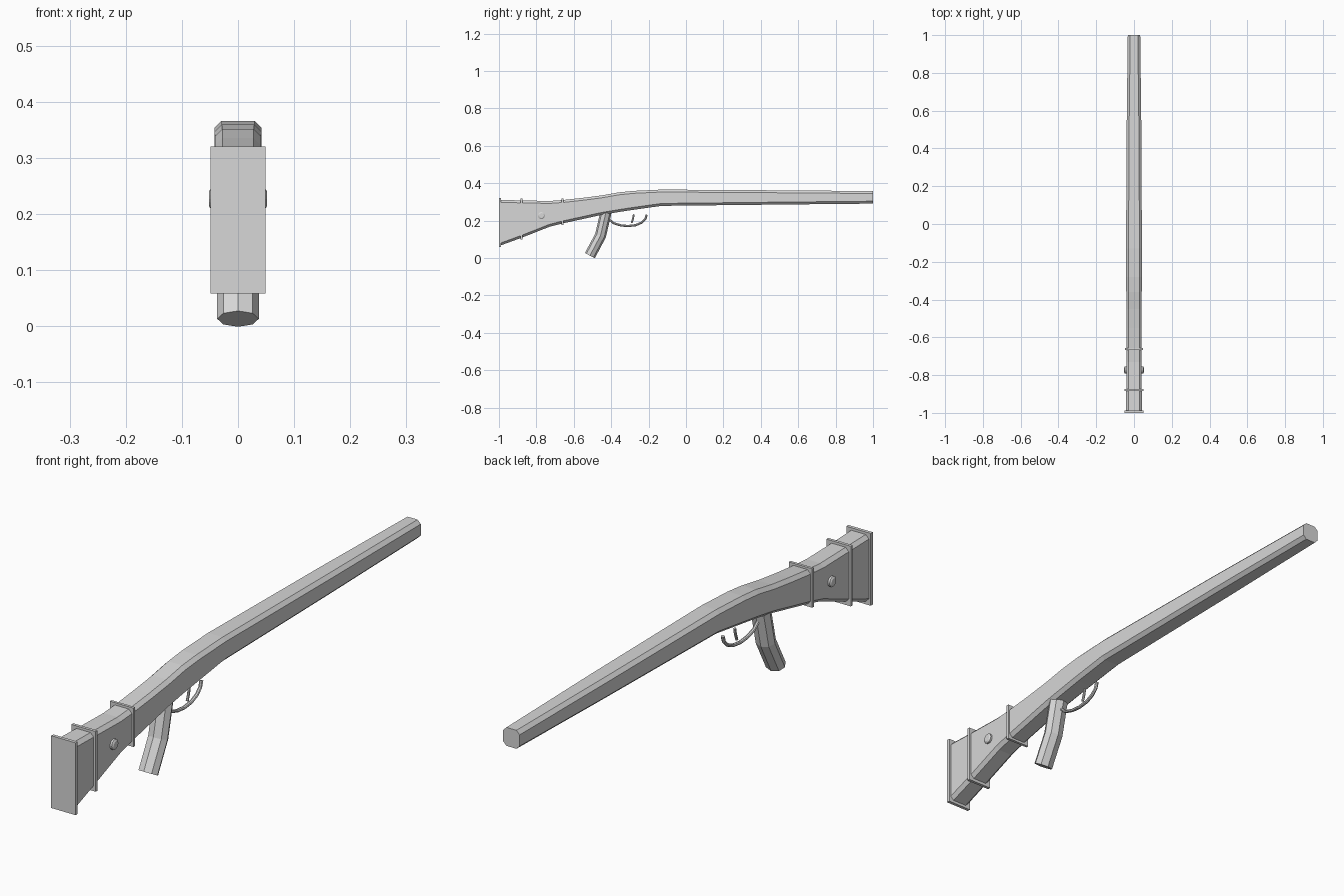
import bpy, bmesh, math
from mathutils import Vector

if "Cube" in bpy.data.objects:
    bpy.data.objects.remove(bpy.data.objects["Cube"])

grey = bpy.data.materials.new("plain grey")
grey.diffuse_color = (0.68, 0.68, 0.68, 1)
grey.use_nodes = True
grey.node_tree.nodes["Principled BSDF"].inputs["Base Color"].default_value = grey.diffuse_color


def loft(name, rings):
    """Skin a closed solid through a list of equal-length point rings."""
    bm = bmesh.new()
    loops = [[bm.verts.new(p) for p in r] for r in rings]
    n = len(loops[0])
    for a, b in zip(loops, loops[1:]):
        for i in range(n):
            j = (i + 1) % n
            bm.faces.new((a[i], a[j], b[j], b[i]))
    bm.faces.new(loops[0])
    bm.faces.new(loops[-1])
    bmesh.ops.recalc_face_normals(bm, faces=bm.faces)
    me = bpy.data.meshes.new(name)
    bm.to_mesh(me)
    bm.free()
    me.materials.append(grey)
    ob = bpy.data.objects.new(name, me)
    bpy.context.collection.objects.link(ob)
    return ob


def sweep(name, path, rx, rn, sides=8):
    """Sweep an elliptical section along a path of (y, z) points."""
    pts = [Vector(p) for p in path]
    rings = []
    for i, p in enumerate(pts):
        t = (pts[min(i + 1, len(pts) - 1)] - pts[max(i - 1, 0)]).normalized()
        nrm = Vector((-t.y, t.x))
        ring = []
        for k in range(sides):
            a = 2 * math.pi * k / sides
            q = p + nrm * rn * math.sin(a)
            ring.append((rx * math.cos(a), q.x, q.y))
        rings.append(ring)
    return loft(name, rings)


def box(name, hw, y0, y1, z0, z1):
    return loft(name, [[(-hw, y, z0), (hw, y, z0), (hw, y, z1), (-hw, y, z1)]
                       for y in (y0, y1)])


# Stock and barrel: chamfered section, stations are (y, bottom, top, half width)
stations = [(-0.995, 0.066, 0.311, 0.042), (-0.88, 0.108, 0.308, 0.041),
            (-0.73, 0.167, 0.305, 0.041), (-0.66, 0.185, 0.310, 0.041),
            (-0.55, 0.209, 0.322, 0.041), (-0.45, 0.231, 0.335, 0.041),
            (-0.36, 0.246, 0.351, 0.041), (-0.28, 0.258, 0.359, 0.042),
            (-0.13, 0.279, 0.366, 0.042), (0.5, 0.286, 0.362, 0.039),
            (1.0, 0.291, 0.358, 0.033)]
cx, cz = 0.013, 0.013
rings = []
for y, b, t, w in stations:
    half = [(w - cx, t), (w, t - cz), (w, b + cz), (w - cx, b)]
    rings.append([(x, y, z) for x, z in half] +
                 [(-x, y, z) for x, z in reversed(half)])
loft("stock_and_barrel", rings)

# Butt plate and two bands around the stock
box("butt_plate", 0.049, -1.0, -0.988, 0.058, 0.320)
box("rear_band", 0.049, -0.885, -0.874, 0.099, 0.317)
box("front_band", 0.047, -0.666, -0.656, 0.177, 0.318)

# Side bolt, domed at both ends
bolt = []
for x, r in ((-0.052, 0.013), (-0.048, 0.019), (0.048, 0.019), (0.052, 0.013)):
    bolt.append([(x, -0.773 + r * math.cos(a * math.pi / 8),
                  0.227 + r * math.sin(a * math.pi / 8)) for a in range(16)])
loft("side_bolt", bolt)

# Curved octagonal grip
sweep("grip", [(-0.428, 0.245), (-0.457, 0.12), (-0.514, 0.013)], 0.037, 0.030)

# Trigger guard and trigger
sweep("trigger_guard",
      [(-0.418, 0.236), (-0.410, 0.206), (-0.388, 0.187), (-0.350, 0.175),
       (-0.310, 0.171), (-0.268, 0.176), (-0.236, 0.190), (-0.217, 0.209),
       (-0.210, 0.232)], 0.007, 0.006)
sweep("trigger", [(-0.279, 0.234), (-0.283, 0.212), (-0.291, 0.188)], 0.005, 0.005)
